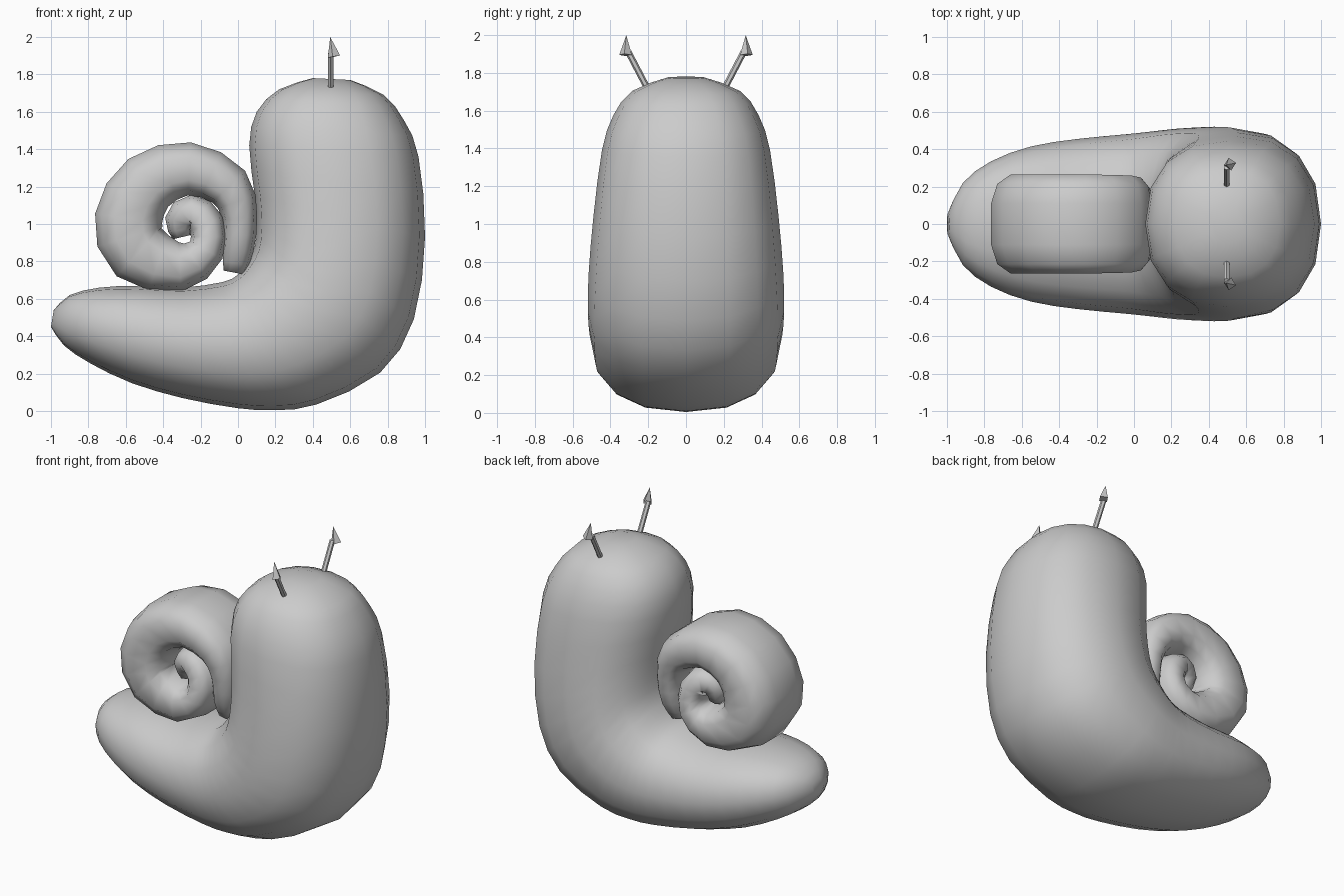
import bpy
import bmesh
import math
from mathutils import Vector

cube = bpy.data.objects.get("Cube")
if cube:
    bpy.data.objects.remove(cube, do_unlink=True)

grey = bpy.data.materials.new("plain grey")
grey.use_nodes = True
colour = (0.6, 0.6, 0.6, 1)
grey.diffuse_color = colour
grey.node_tree.nodes["Principled BSDF"].inputs["Base Color"].default_value = colour


def finish(bm, name, angle):
    """Turn a bmesh into a shaded, coloured object."""
    bmesh.ops.recalc_face_normals(bm, faces=bm.faces)
    mesh = bpy.data.meshes.new(name)
    bm.to_mesh(mesh)
    bm.free()
    mesh.materials.append(grey)
    obj = bpy.data.objects.new(name, mesh)
    bpy.context.collection.objects.link(obj)
    bpy.ops.object.select_all(action='DESELECT')
    obj.select_set(True)
    bpy.context.view_layer.objects.active = obj
    bpy.ops.object.shade_smooth_by_angle(angle=math.radians(angle))
    return obj


def refine(rows):
    """Add a smoothly interpolated row between each pair of rows."""
    rows = [Vector(row) for row in rows]
    result = []
    last = len(rows) - 1
    for i in range(last):
        before, after = rows[max(i - 1, 0)], rows[min(i + 2, last)]
        middle = (rows[i] + rows[i + 1]) * 0.5625 - (before + after) * 0.0625
        result += [rows[i], middle]
    return result + [rows[last]]


def loft(name, sections, sides, power, offset):
    """Skin rounded rings; each section is outer x, z, inner x, z, half width."""
    bm = bmesh.new()
    rings = []
    for ox, oz, ix, iz, width in sections:
        outer, inner = Vector((ox, 0, oz)), Vector((ix, 0, iz))
        centre, reach = (outer + inner) / 2, (outer - inner) / 2
        ring = []
        for k in range(sides):
            a = math.tau * (k + offset) / sides
            c = math.copysign(abs(math.cos(a)) ** power, math.cos(a))
            s = math.copysign(abs(math.sin(a)) ** power, math.sin(a))
            ring.append(bm.verts.new(centre + reach * c + Vector((0, width * s, 0))))
        rings.append(ring)
    for lower, upper in zip(rings, rings[1:]):
        for k in range(sides):
            n = (k + 1) % sides
            bm.faces.new((lower[k], lower[n], upper[n], upper[k]))
    bm.faces.new(rings[0])
    bm.faces.new(rings[-1])
    return finish(bm, name, 75)


def rod(name, start, end, r1, r2, sides):
    """Straight tapered rod between two points."""
    start, end = Vector(start), Vector(end)
    axis = end - start
    bm = bmesh.new()
    bmesh.ops.create_cone(bm, cap_ends=True, segments=sides,
                          radius1=r1, radius2=r2, depth=axis.length)
    turn = axis.to_track_quat('Z', 'Y').to_matrix().to_4x4()
    bmesh.ops.transform(bm, matrix=turn, verts=bm.verts)
    bmesh.ops.translate(bm, vec=(start + end) / 2, verts=bm.verts)
    return finish(bm, name, 30)


# Body: bent from the tail tip, along the foot and up to the head
body = [
    (-1, .45, -.985, .54, .06),
    (-.93, .35, -.9, .62, .22),
    (-.79, .255, -.74, .66, .335),
    (-.57, .15, -.53, .67, .415),
    (-.3, .07, -.3, .66, .455),
    (0, .015, -.08, .69, .48),
    (.2, .005, 0, .73, .495),
    (.42, .035, .05, .79, .51),
    (.76, .205, .09, .88, .52),
    (.94, .49, .1, 1, .515),
    (1, .93, .09, 1.15, .49),
    (.965, 1.36, .06, 1.42, .445),
    (.89, 1.55, .1, 1.6, .385),
    (.78, 1.69, .22, 1.72, .285),
    (.6, 1.77, .4, 1.78, .1),
]
loft("body", refine(body), 16, 0.86, 0)

# Shell: coiled tube given by centre x, z, radius and half depth
coil = refine([
    (-.02, .74, .06, .14),
    (0, .86, .085, .21),
    (.01, 1.03, .095, .24),
    (-.05, 1.2, .125, .265),
    (-.26, 1.295, .145, .27),
    (-.48, 1.22, .17, .27),
    (-.585, 1.03, .185, .27),
    (-.53, .85, .18, .27),
    (-.31, .77, .135, .27),
    (-.17, .86, .1, .26),
    (-.17, 1, .1, .24),
    (-.25, 1.06, .1, .22),
    (-.31, 1.01, .085, .19),
    (-.3, .93, .05, .15),
])
sections = []
for i, (x, z, radius, depth) in enumerate(coil):
    a, b = coil[max(i - 1, 0)], coil[min(i + 1, len(coil) - 1)]
    out = Vector((b[1] - a[1], a[0] - b[0])).normalized() * radius
    sections.append((x + out.x, z + out.y, x - out.x, z - out.y, depth))
loft("shell", sections, 12, 0.66, 0.5)

# Feelers: thin stalks with pointed tips
for side, name in ((-1, "right"), (1, "left")):
    rod(name + "_stalk", (.495, side * .195, 1.7), (.495, side * .305, 1.91),
        .017, .017, 6)
    rod(name + "_stalk_tip", (.513, side * .32, 1.895), (.493, side * .316, 2),
        .034, 0, 4)
